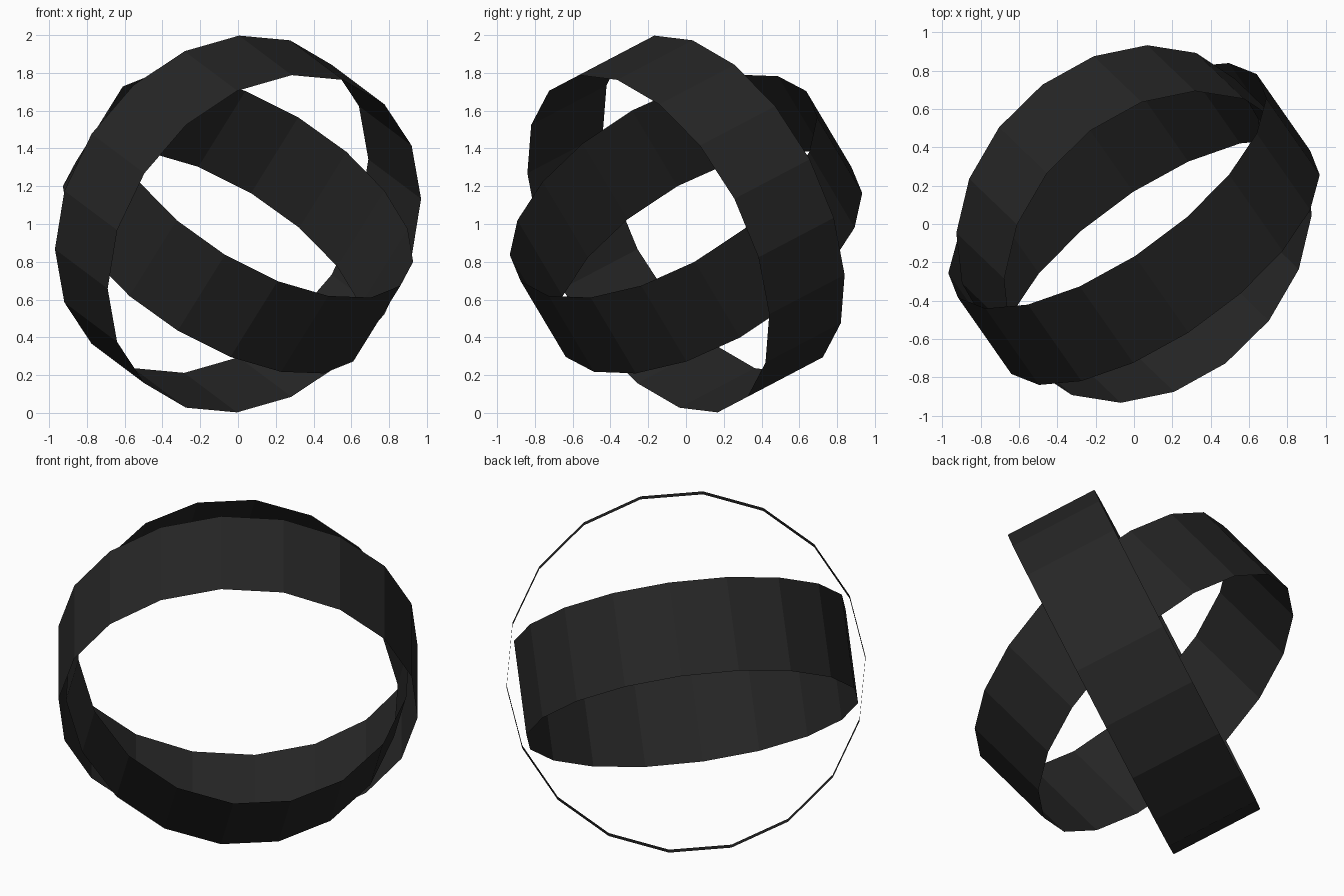
import bpy, bmesh, math
from mathutils import Vector

if "Cube" in bpy.data.objects:
    bpy.data.objects.remove(bpy.data.objects["Cube"])

CENTRE = Vector((0, 0, 1))
SIDES = 18

black = bpy.data.materials.new("charcoal black")
black.diffuse_color = (0.019, 0.019, 0.019, 1)
black.use_nodes = True
black.node_tree.nodes["Principled BSDF"].inputs["Base Color"].default_value = black.diffuse_color


def band(name, axis, corner, radius, width):
    """Open faceted hoop around an axis, with one corner facing a given direction."""
    n = Vector(axis).normalized()
    u = Vector(corner)
    u = (u - n * u.dot(n)).normalized()
    v = n.cross(u)
    bm = bmesh.new()
    rims = []
    for side in (-0.5, 0.5):
        rim = []
        for i in range(SIDES):
            a = math.tau * i / SIDES
            rim.append(bm.verts.new(
                CENTRE + n * width * side + (u * math.cos(a) + v * math.sin(a)) * radius))
        rims.append(rim)
    low, high = rims
    for i in range(SIDES):
        j = (i + 1) % SIDES
        bm.faces.new((low[i], low[j], high[j], high[i]))
    mesh = bpy.data.meshes.new(name)
    bm.to_mesh(mesh)
    bm.free()
    mesh.materials.append(black)
    obj = bpy.data.objects.new(name, mesh)
    bpy.context.collection.objects.link(obj)
    return obj


# Larger hoop, standing steeply
band("outer_ring", (-0.527, 0.753, 0.395), (0.0, -0.16, 1.0), 0.976, 0.53)
# Smaller hoop nested inside it, lying flatter
band("inner_ring", (0.47, -0.45, 0.755), (0.46, -0.27, -0.79), 0.912, 0.53)
